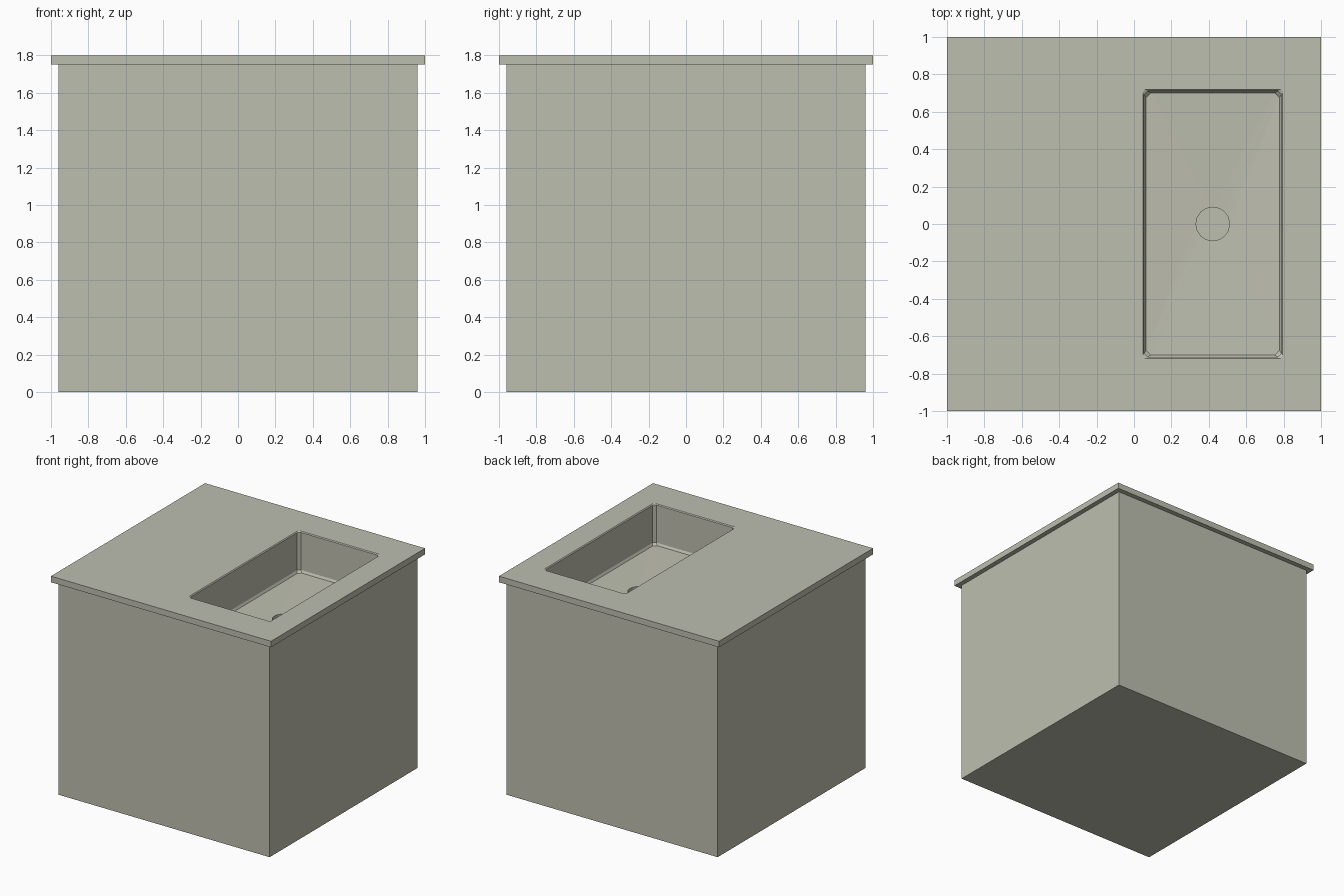
import bpy, bmesh, math

if "Cube" in bpy.data.objects:
    bpy.data.objects.remove(bpy.data.objects["Cube"])

# olive grey stone
MAT = bpy.data.materials.new("olive_grey")
MAT.diffuse_color = (0.515, 0.52, 0.435, 1)
MAT.use_nodes = True
MAT.node_tree.nodes["Principled BSDF"].inputs["Base Color"].default_value = MAT.diffuse_color


def rect(hx, hy, z, cx=0.0, c=0.0):
    """Rectangle loop, with corners cut by c when c > 0."""
    pts = []
    for sx, sy in ((1, 1), (-1, 1), (-1, -1), (1, -1)):
        if c == 0:
            pts.append((cx + sx * hx, sy * hy, z))
            continue
        a = (cx + sx * hx, sy * (hy - c), z)
        b = (cx + sx * (hx - c), sy * hy, z)
        pts += [a, b] if sx * sy > 0 else [b, a]
    return pts


def circle(r, z, cx, n=16):
    return [(cx + r * math.cos(2 * math.pi * i / n),
             r * math.sin(2 * math.pi * i / n), z) for i in range(n)]


def loop(bm, pts):
    vs = [bm.verts.new(p) for p in pts]
    return vs, [bm.edges.new((vs[i - 1], vs[i])) for i in range(len(vs))]


def skin(bm, loops):
    """Quads between consecutive loops of equal length."""
    for (a, _), (b, _) in zip(loops, loops[1:]):
        for i in range(len(a)):
            bm.faces.new((a[i - 1], a[i], b[i], b[i - 1]))


def finish(bm, name):
    me = bpy.data.meshes.new(name)
    bm.to_mesh(me)
    bm.free()
    me.materials.append(MAT)
    ob = bpy.data.objects.new(name, me)
    bpy.context.collection.objects.link(ob)


CX, HX, HY = 0.421, 0.374, 0.718   # basin centre and half sizes

# cabinet body, open under the counter
bm = bmesh.new()
loops = [loop(bm, rect(0.96, 0.96, z)) for z in (0, 1.75)]
skin(bm, loops)
bm.faces.new(loops[0][0][::-1])
bmesh.ops.recalc_face_normals(bm, faces=bm.faces[:])
finish(bm, "cabinet")

# countertop: overhang underside, rim and top with basin opening
bm = bmesh.new()
loops = [loop(bm, rect(h, h, z)) for h, z in ((0.96, 1.75), (1, 1.75), (1, 1.8))]
skin(bm, loops)
hole = loop(bm, rect(HX, HY, 1.8, CX, 0.012))
bmesh.ops.triangle_fill(bm, edges=loops[-1][1] + hole[1],
                        use_beauty=True, normal=(0, 0, 1))
for f in bm.faces:
    f.normal_update()
    c = f.calc_center_median()
    out = f.normal.z * (1 if c.z > 1.79 else -1) if abs(f.normal.z) > 0.5 \
        else f.normal.dot(c.xy.to_3d())
    if out < 0:
        f.normal_flip()
finish(bm, "countertop")

# sink basin: eased rim, walls, chamfered base, floor falling to the drain
bm = bmesh.new()
profile = ((0, 1.8, 0.012), (0.007, 1.793, 0.02),
           (0.007, 1.485, 0.02), (0.018, 1.467, 0.025))
loops = [loop(bm, rect(HX - i, HY - i, z, CX, c)) for i, z, c in profile]
skin(bm, loops)
drain = [loop(bm, circle(0.09, z, CX)) for z in (1.447, 1.42)]
bmesh.ops.bridge_loops(bm, edges=loops[-1][1] + drain[0][1])
skin(bm, drain)
bm.faces.new(drain[-1][0])
bmesh.ops.recalc_face_normals(bm, faces=bm.faces[:])
bm.faces.ensure_lookup_table()
if bm.faces[-1].normal.z < 0:
    bmesh.ops.reverse_faces(bm, faces=bm.faces[:])
finish(bm, "sink_basin")
